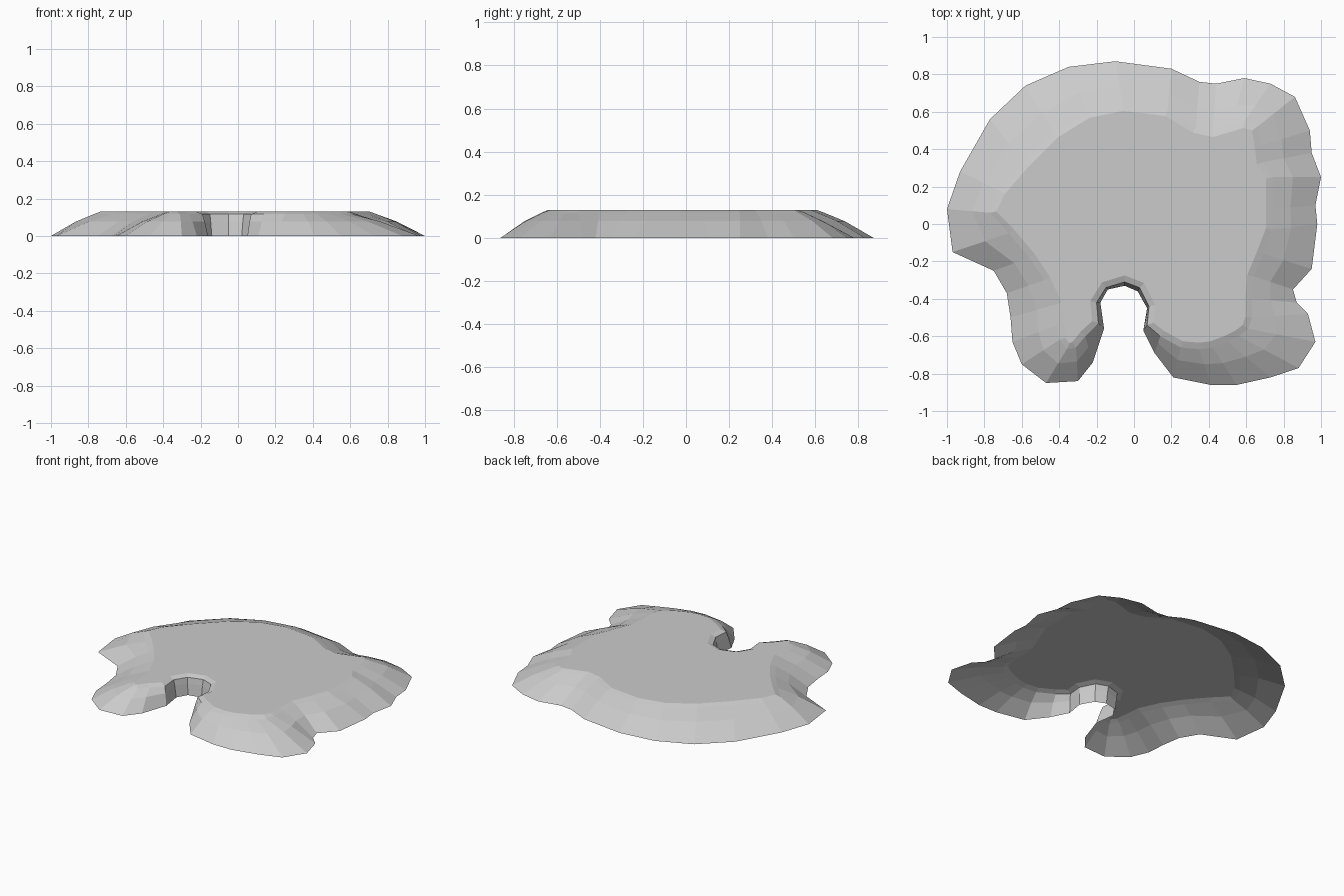
import bpy
import bmesh
from mathutils import Vector

cube = bpy.data.objects.get("Cube")
if cube:
    bpy.data.objects.remove(cube, do_unlink=True)

# Shoreline at ground level, clockwise from the right-hand tip
SHORE = [
    (-1, .08), (-.93, .28), (-.77, .56), (-.58, .74), (-.35, .84), (-.1, .87),
    (.2, .83), (.35, .76), (.44, .75), (.59, .78), (.73, .75), (.86, .68),
    (.94, .5), (.95, .38), (1, .25), (.97, .1), (.98, 0), (.95, -.24),
    (.85, -.35), (.87, -.42), (.93, -.48), (.97, -.63), (.88, -.77),
    (.73, -.82), (.55, -.86), (.41, -.86), (.21, -.82), (.11, -.69),
    (.05, -.57), (.07, -.45), (.02, -.36), (-.05, -.33), (-.14, -.35),
    (-.18, -.42), (-.16, -.56), (-.22, -.74), (-.3, -.84), (-.47, -.85),
    (-.6, -.75), (-.65, -.63), (-.66, -.5), (-.68, -.37), (-.75, -.25),
    (-.97, -.15),
]

# Shoulder of the plateau, one point for each shoreline point
SHOULDER = [
    (-.77, .06), (-.72, .18), (-.59, .33), (-.43, .49), (-.25, .6), (-.06, .64),
    (.18, .61), (.33, .52), (.42, .5), (.52, .53), (.59, .55), (.66, .52),
    (.68, .42), (.69, .33), (.74, .25), (.74, .08), (.74, -.03), (.69, -.16),
    (.64, -.28), (.63, -.4), (.63, -.5), (.61, -.56), (.56, -.6),
    (.5, -.63), (.42, -.66), (.35, -.67), (.25, -.66), (.14, -.6),
    (.07, -.54), (.08, -.44), (.03, -.34), (-.05, -.31), (-.15, -.34),
    (-.2, -.42), (-.19, -.53), (-.26, -.6), (-.31, -.66), (-.36, -.67),
    (-.4, -.62), (-.41, -.54), (-.42, -.43), (-.48, -.3), (-.56, -.18),
    (-.67, -.05),
]


def inset(points, amount):
    """Move each point of a clockwise loop inwards by the given amount."""
    moved = []
    for i, point in enumerate(points):
        along = Vector(points[(i + 1) % len(points)]) - Vector(points[i - 1])
        inward = Vector((along.y, -along.x)).normalized()
        moved.append(Vector(point) + inward * amount)
    return moved


def blend(outer, inner, factor):
    """Make a loop between two matching loops."""
    return [Vector(a).lerp(Vector(b), factor) for a, b in zip(outer, inner)]


def make_shell(name, rings, material):
    """Join matching loops with quads and close only the top one."""
    bm = bmesh.new()
    loops = [[bm.verts.new((p[0], p[1], height)) for p in points]
             for points, height in rings]
    for low, high in zip(loops, loops[1:]):
        for i in range(len(low)):
            bm.faces.new((low[i - 1], high[i - 1], high[i], low[i]))
    cap = bm.faces.new(loops[-1])
    bmesh.ops.recalc_face_normals(bm, faces=bm.faces[:])
    cap.normal_update()
    if cap.normal.z < 0:
        bmesh.ops.reverse_faces(bm, faces=bm.faces[:])
    bmesh.ops.triangulate(bm, faces=[cap])
    mesh = bpy.data.meshes.new(name)
    bm.to_mesh(mesh)
    bm.free()
    mesh.materials.append(material)
    shell = bpy.data.objects.new(name, mesh)
    bpy.context.collection.objects.link(shell)
    return shell


# Plain grey stone
grey = bpy.data.materials.new("light_grey")
grey.use_nodes = True
colour = (.6, .6, .6, 1)
grey.diffuse_color = colour
for node in grey.node_tree.nodes:
    if node.type == 'BSDF_PRINCIPLED':
        node.inputs["Base Color"].default_value = colour

# Flat-topped island, open underneath, with sloping banks
make_shell("island", [
    (SHORE, 0),
    (blend(SHORE, SHOULDER, .58), .077),
    (SHOULDER, .117),
    (inset(SHOULDER, .035), .13),
], grey)
